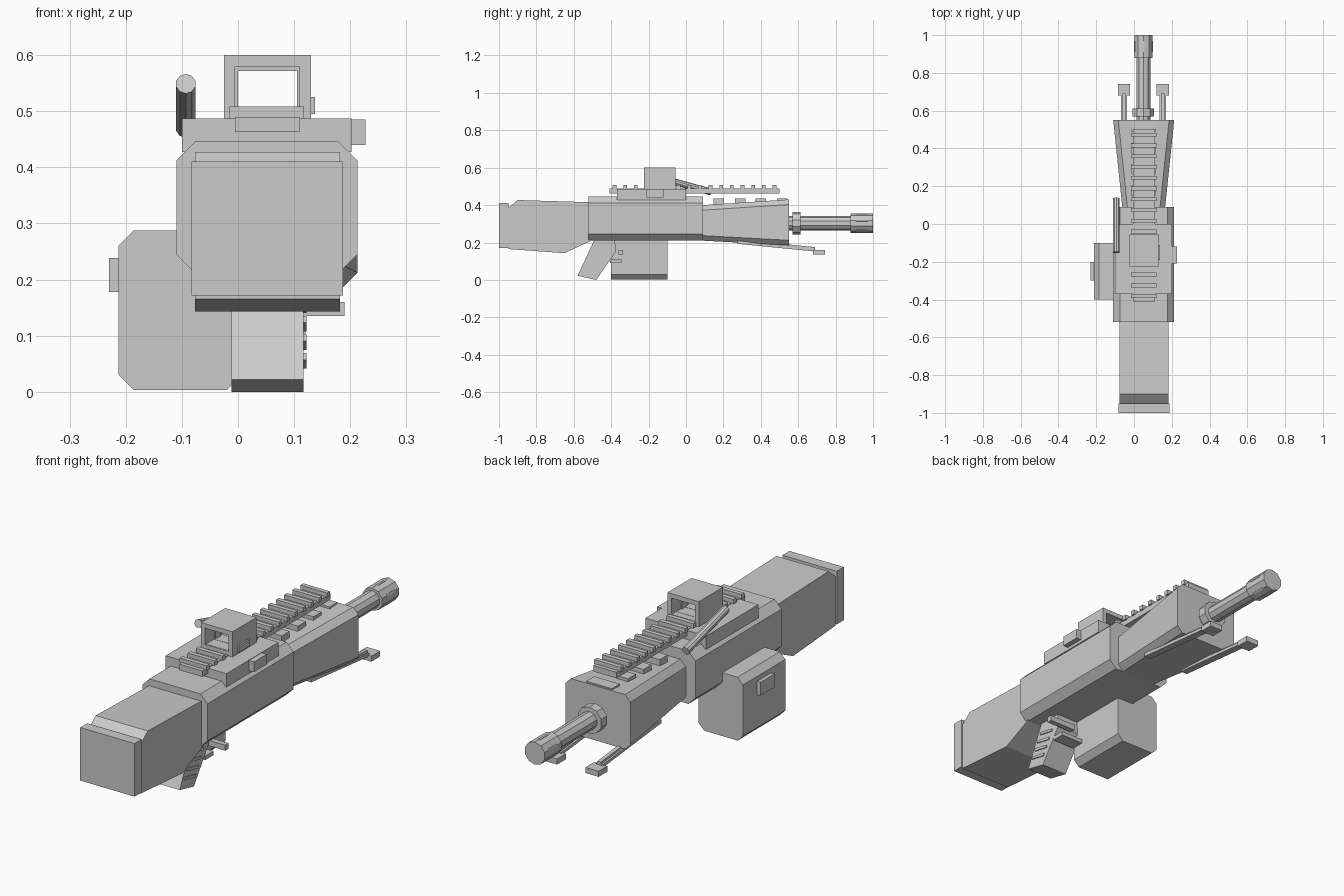
import bpy, bmesh
from math import cos, sin, pi
from mathutils import Vector, Matrix

if "Cube" in bpy.data.objects:
    bpy.data.objects.remove(bpy.data.objects["Cube"])

CX = 0.05  # centre line of the barrel and rail


def loft(name, *rings):
    """Closed solid running through rings of equal point count."""
    bm = bmesh.new()
    vs = [[bm.verts.new(p) for p in r] for r in rings]
    n = len(rings[0])
    for a, b in zip(vs, vs[1:]):
        for i in range(n):
            j = (i + 1) % n
            bm.faces.new((a[i], a[j], b[j], b[i]))
    bm.faces.new(vs[0])
    bm.faces.new(vs[-1])
    bmesh.ops.recalc_face_normals(bm, faces=bm.faces)
    me = bpy.data.meshes.new(name)
    bm.to_mesh(me)
    bm.free()
    ob = bpy.data.objects.new(name, me)
    bpy.context.collection.objects.link(ob)
    return ob


def section(x0, x1, z0, z1, c, y):
    """Rectangle in the xz plane with corners cut by c."""
    pts = [(x0 + c, z0), (x1 - c, z0), (x1, z0 + c), (x1, z1 - c),
           (x1 - c, z1), (x0 + c, z1), (x0, z1 - c), (x0, z0 + c)]
    return [(x, y, z) for x, z in pts]


def box(name, x0, x1, y0, y1, z0, z1):
    return loft(name, *[[(x0, y, z0), (x1, y, z0), (x1, y, z1), (x0, y, z1)] for y in (y0, y1)])


def side_profile(name, x0, x1, pts):
    return loft(name, *[[(x, y, z) for y, z in pts] for x in (x0, x1)])


def rod(name, a, b, r, n=10):
    a, b = Vector(a), Vector(b)
    q = (b - a).to_track_quat('Z', 'Y')
    ring = [q @ Vector((r * cos((i + .5) * 2 * pi / n), r * sin((i + .5) * 2 * pi / n), 0)) for i in range(n)]
    return loft(name, [a + p for p in ring], [b + p for p in ring])


def frame(name, x0, x1, z0, z1, t, y0, y1):
    """Open rectangular tube along y with wall t."""
    bm = bmesh.new()

    def rect(d, y):
        return [bm.verts.new(p) for p in ((x0 + d, y, z0 + d), (x1 - d, y, z0 + d),
                                          (x1 - d, y, z1 - d), (x0 + d, y, z1 - d))]
    loops = [rect(0, y0), rect(0, y1), rect(t, y1), rect(t, y0)]
    for a, b in zip(loops, loops[1:] + loops[:1]):
        for i in range(4):
            j = (i + 1) % 4
            bm.faces.new((a[i], a[j], b[j], b[i]))
    bmesh.ops.recalc_face_normals(bm, faces=bm.faces)
    me = bpy.data.meshes.new(name)
    bm.to_mesh(me)
    bm.free()
    ob = bpy.data.objects.new(name, me)
    bpy.context.collection.objects.link(ob)


# Receiver and flared handguard
loft("receiver", *[section(-0.11, 0.213, 0.21, 0.447, 0.035, y) for y in (-0.52, 0.09)])
loft("handguard", section(-0.062, 0.165, 0.21, 0.40, 0.027, 0.09),
     section(-0.11, 0.213, 0.185, 0.43, 0.027, 0.55))

# Stock and butt pad
side_profile("stock", -0.077, 0.182, [(-0.95, 0.165), (-0.65, 0.143), (-0.50, 0.213),
                                      (-0.50, 0.415), (-0.90, 0.427), (-0.95, 0.385)])
box("butt_pad", -0.083, 0.187, -1.0, -0.95, 0.172, 0.41)

# Grip with side ribs
side_profile("grip", -0.012, 0.117, [(-0.58, 0.022), (-0.48, 0.0), (-0.375, 0.15),
                                     (-0.38, 0.215), (-0.49, 0.215)])
for i in range(4):
    z = 0.055 + 0.033 * i
    rib = box("grip_rib", 0.11, 0.122, -0.04, 0.04, -0.006, 0.006)
    rib.data.transform(Matrix.Translation((0, -0.51 + 0.55 * (z - 0.055), z)) @ Matrix.Rotation(-0.2, 4, 'X'))

# Trigger bars
box("trigger_bar", 0.055, 0.19, -0.362, -0.338, 0.135, 0.16)
box("trigger_guard", 0.0, 0.12, -0.405, -0.345, 0.09, 0.108)

# Side magazine with latch
loft("magazine", *[section(-0.213, 0.007, 0.003, 0.287, 0.027, y) for y in (-0.4, -0.1)])
box("magazine_latch", -0.23, -0.21, -0.3, -0.2, 0.178, 0.238)

# Top mount, side knob and toothed rail
box("rail_mount", -0.1, 0.202, -0.37, 0.0, 0.427, 0.487)
box("mount_knob", 0.2, 0.227, -0.21, -0.12, 0.44, 0.485)
box("rail", -0.005, 0.11, -0.41, 0.5, 0.463, 0.49)
for i in range(16):
    y = -0.382 + 0.057 * i
    box("rail_tooth", -0.015, 0.118, y - 0.01, y + 0.01, 0.487, 0.508)
for y in (0.175, 0.29, 0.40, 0.515):
    box("handguard_pad", -0.012, 0.114, y - 0.028, y + 0.028, 0.40, 0.435)

# Open sight
frame("sight_body", -0.025, 0.13, 0.487, 0.6, 0.02, -0.225, -0.055)
frame("sight_lens_frame", -0.01, 0.115, 0.497, 0.582, 0.01, -0.16, -0.12)
box("sight_button", 0.125, 0.137, -0.19, -0.11, 0.495, 0.525)

# Charging handle
rod("charging_handle", (-0.093, -0.15, 0.549), (-0.093, 0.135, 0.47), 0.018)

# Barrel, collar and slotted muzzle
for name, y0, y1, r in (("barrel", 0.54, 0.9, 0.039), ("barrel_collar", 0.57, 0.612, 0.06),
                        ("muzzle", 0.88, 1.0, 0.051)):
    rod(name, (CX, y0, 0.303), (CX, y1, 0.303), r)
for k in range(5):
    slat = box("muzzle_slat", -0.005, 0.005, 0.91, 0.97, 0.04, 0.051)
    slat.data.transform(Matrix.Translation((CX, 0, 0.303)) @ Matrix.Rotation(k * 2 * pi / 5, 4, 'Y'))

# Folded bipod legs and feet
for s in (-1, 1):
    x = CX + s * 0.103
    side_profile("bipod_leg", x - 0.017, x + 0.017, [(0.275, 0.193), (0.69, 0.152), (0.69, 0.165), (0.275, 0.21)])
    side_profile("bipod_brace", x - 0.009, x + 0.009, [(0.40, 0.19), (0.69, 0.162), (0.69, 0.175), (0.40, 0.205)])
    box("bipod_foot", x - 0.033, x + 0.033, 0.68, 0.742, 0.135, 0.16)
